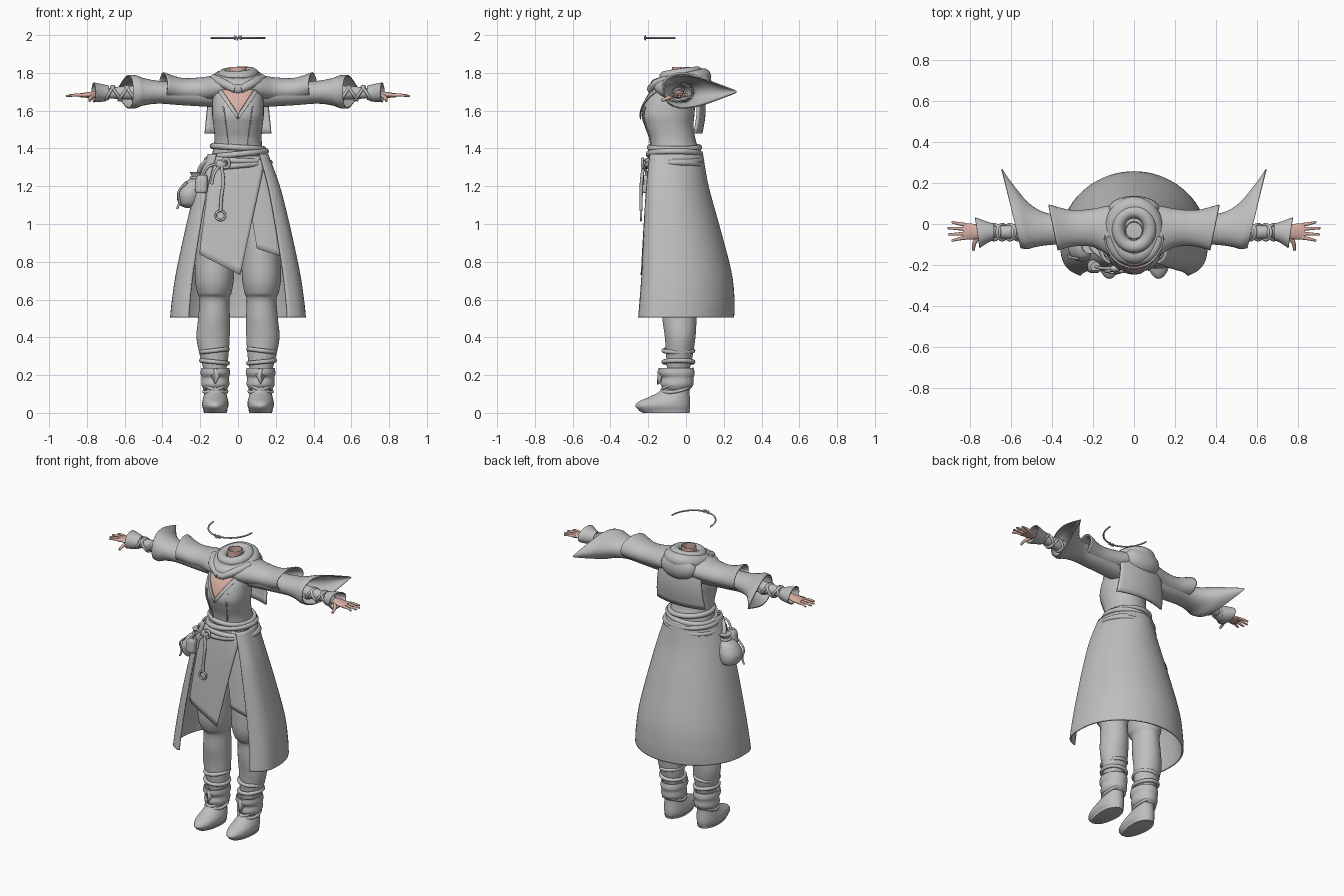
import bpy, bmesh, math
from math import sin, cos, pi
from mathutils import Vector

if bpy.data.objects.get("Cube"):
    bpy.data.objects.remove(bpy.data.objects["Cube"])


def material(name, rgb):
    m = bpy.data.materials.new(name)
    m.use_nodes = True
    m.diffuse_color = (*rgb, 1)
    m.node_tree.nodes["Principled BSDF"].inputs["Base Color"].default_value = (*rgb, 1)
    return m


CLOTH = material("grey cloth", (0.52, 0.52, 0.52))
SKIN = material("pale skin", (0.68, 0.42, 0.36))


def dense(rows, k=6):
    """Smooth in-between rows through the given key rows."""
    p, out = [rows[0], *rows, rows[-1]], []
    for i in range(1, len(p) - 2):
        for j in range(k):
            t = j / k
            out.append([(2*b + (c-a)*t + (2*a-5*b+4*c-d)*t*t + (3*b-a-3*c+d)*t**3) / 2
                        for a, b, c, d in zip(*p[i-1:i+3])])
    return out + [list(rows[-1])]


def finish(ob, mat, thick=0, mirror=False):
    ob.data.materials.append(mat)
    if thick:
        m = ob.modifiers.new("thickness", "SOLIDIFY")
        m.thickness, m.offset = thick, 0
    if mirror:
        ob.modifiers.new("mirror", "MIRROR")
    return ob


def sheet(name, grid, mat=CLOTH, closed=False, cap=False, thick=0, mirror=False):
    bm = bmesh.new()
    vs = [[bm.verts.new(p) for p in row] for row in grid]
    n = len(grid[0])
    for a, b in zip(vs, vs[1:]):
        for i in range(n if closed else n - 1):
            j = (i + 1) % n
            bm.faces.new((a[i], a[j], b[j], b[i]))
    if cap:
        bm.faces.new(vs[0])
        bm.faces.new(vs[-1])
    bmesh.ops.remove_doubles(bm, verts=bm.verts, dist=1e-5)
    bmesh.ops.recalc_face_normals(bm, faces=bm.faces)
    me = bpy.data.meshes.new(name)
    bm.to_mesh(me)
    bm.free()
    ob = bpy.data.objects.new(name, me)
    bpy.context.collection.objects.link(ob)
    return finish(ob, mat, thick, mirror)


def upright(name, rows, mat=CLOTH, n=2.4, split=.5, gap=0, seg=40, **kw):
    """Rows: height, half width, front y, back y, centre x. gap opens the front."""
    grid = []
    for z, rx, yf, yb, cx in dense(rows):
        yc, row = yf + split * (yb - yf), []
        for i in range(seg + (gap > 0)):
            t = gap + (2*pi - 2*gap) * i / seg
            s, c = sin(t), cos(t)
            e = 2 / n if c > 0 else 1
            x = cx + rx * math.copysign(abs(s) ** e, s)
            row.append((x, yc - (yc - yf) * c**e if c > 0 else yc - (yb - yc) * c, z))
        grid.append(row)
    return sheet(name, grid, mat, closed=not gap, **kw)


def sideways(name, rows, mat=CLOTH, seg=32, **kw):
    """Rows: x, front y, back y, low z, high z, slant, taper toward the back."""
    grid = []
    for x, yf, yb, zl, zh, slant, taper in dense(rows):
        row = []
        for i in range(seg):
            c, s = cos(2*pi*i/seg), sin(2*pi*i/seg)
            row.append((x + slant * (yb - yf) / 2 * c, (yf + yb)/2 + (yb - yf)/2 * c,
                        (zl + zh)/2 + (zh - zl)/2 * s * (1 - taper * (c + 1)/2)))
        grid.append(row)
    return sheet(name, grid, mat, closed=True, mirror=True, **kw)


def front_patch(name, rows, corners, n=2.4, split=.5, out=.004, mat=CLOTH, thick=.006, mirror=False):
    """Four-cornered panel (x, z) laid on the front of an upright part."""
    keys = sorted(dense(rows))

    def surface(x, z):
        lo = max([k for k in keys if k[0] <= z] or [keys[0]])
        hi = min([k for k in keys if k[0] > z] or [keys[-1]])
        t = (z - lo[0]) / ((hi[0] - lo[0]) or 1)
        rx, yf, yb = (lo[i] + (hi[i] - lo[i]) * t for i in (1, 2, 3))
        yc = yf + split * (yb - yf)
        return yc - (yc - yf) * max(0, 1 - (abs(x) / rx)**n) ** (1/n) - out
    tl, tr, br, bl = map(Vector, corners)
    grid = []
    for j in range(17):
        a, b = tl.lerp(bl, j/16), tr.lerp(br, j/16)
        pts = [a.lerp(b, i/16) for i in range(17)]
        grid.append([(p.x, surface(p.x, p.y), p.y) for p in pts])
    return sheet(name, grid, mat, thick=thick, mirror=mirror)


def tube(name, pts, r, mat=CLOTH, cyclic=False, mirror=False, taper=None):
    cu = bpy.data.curves.new(name, "CURVE")
    cu.dimensions, cu.bevel_depth, cu.bevel_resolution = "3D", r, 3
    cu.resolution_u, cu.use_fill_caps = 5, True
    sp = cu.splines.new("BEZIER")
    sp.bezier_points.add(len(pts) - 1)
    sp.use_cyclic_u = cyclic
    for i, (bp, p) in enumerate(zip(sp.bezier_points, pts)):
        bp.co, bp.handle_left_type, bp.handle_right_type = p, "AUTO", "AUTO"
        if taper:
            bp.radius = 1 + (taper - 1) * i / (len(pts) - 1)
    ob = bpy.data.objects.new(name, cu)
    bpy.context.collection.objects.link(ob)
    return finish(ob, mat, mirror=mirror)


def loop(name, centre, rx, ry, r, tilt_x=0, tilt_y=0, mirror=False):
    pts = [Vector(centre) + Vector((rx*sin(t), ry*cos(t), tilt_x*rx*sin(t) + tilt_y*ry*cos(t)))
           for t in (2*pi*i/14 for i in range(14))]
    return tube(name, pts, r, cyclic=True, mirror=mirror)


def blob(name, loc, scale, mat=CLOTH):
    bpy.ops.mesh.primitive_uv_sphere_add(segments=24, ring_count=14, location=loc)
    ob = bpy.context.object
    ob.name, ob.scale = name, scale
    return finish(ob, mat)


# Bodice with open neckline, lapels and seams
torso = [(1.28, .165, -.2, .085, 0), (1.38, .135, -.188, .07, 0), (1.45, .125, -.195, .05, 0),
         (1.52, .13, -.22, .04, 0), (1.58, .137, -.235, .045, 0), (1.65, .135, -.215, .05, 0),
         (1.71, .13, -.175, .06, 0), (1.76, .1, -.13, .05, 0), (1.79, .05, -.08, .02, 0)]
upright("bodice", torso)
front_patch("neckline_skin", torso, [(-.085, 1.71), (.085, 1.71), (.001, 1.585), (-.001, 1.585)], mat=SKIN)
front_patch("lapel", torso, [(.085, 1.71), (.105, 1.70), (.004, 1.555), (0, 1.58)], out=.008, mirror=True)
front_patch("bodice_seam", torso, [(.075, 1.62), (.081, 1.62), (.054, 1.42), (.049, 1.42)], mirror=True)
upright("neck", [(1.7, .05, -.085, .02, 0), (1.77, .042, -.075, .012, 0), (1.83, .042, -.072, .012, 0)],
        SKIN, n=2, thick=.006)

# Cowl, hood and back panel
loop("cowl_outer", (0, -.03, 1.755), .102, .12, .044, tilt_y=.22)
loop("cowl_inner", (0, -.025, 1.79), .078, .085, .032, tilt_x=.05, tilt_y=.14)
blob("cowl_knot", (0, -.185, 1.715), (.03, .02, .025))
tube("cowl_fold", [(.13, -.06, 1.77), (.08, -.15, 1.745), (.01, -.185, 1.712)], .024, mirror=True)
blob("hood", (0, .075, 1.735), (.125, .062, .08))
sheet("back_panel", [[(u * (.15 + .025*v), .085 - .035*u*u + .015*sin(pi*v) - .005*v, 1.73 - .25*v)
                      for u in (i/8 - 1 for i in range(17))] for v in (j/8 for j in range(9))], thick=.014)

# Shawl over the shoulders and bell sleeves
sideways("shawl", [(0, -.178, .09, 1.70, 1.785, 0, 0), (.1, -.16, .09, 1.66, 1.785, 0, 0),
                   (.2, -.11, .07, 1.65, 1.772, .05, 0), (.3, -.105, .065, 1.652, 1.77, .12, 0),
                   (.395, -.125, .092, 1.665, 1.80, .2, 0)], thick=.008)
sideways("sleeve", [(.1, -.1, .05, 1.62, 1.75, 0, 0), (.3, -.095, .045, 1.632, 1.75, 0, 0),
                    (.42, -.1, .05, 1.64, 1.755, .05, 0), (.5, -.11, .1, 1.62, 1.78, .15, .3),
                    (.56, -.12, .2, 1.585, 1.815, .25, .65), (.6, -.115, .268, 1.575, 1.825, .24, .84)],
         thick=.006)

# Wrapped forearms and flared cuffs
sideways("forearm", [(.42, -.085, .0, 1.65, 1.735, 0, 0), (.6, -.075, -.005, 1.66, 1.73, 0, 0),
                     (.74, -.062, -.015, 1.668, 1.712, 0, 0)], cap=True)
for i in range(5):
    x, lean = .53 + .038*i, (.025 if i % 2 else -.025)
    tube("arm_wrap", [(x + lean*sin(a), -.04 + .037*cos(a), 1.692 + .036*sin(a))
                      for a in (2*pi*k/10 for k in range(10))], .008, cyclic=True, mirror=True)
sideways("cuff", [(.685, -.075, -.002, 1.66, 1.73, 0, 0), (.72, -.09, .01, 1.65, 1.738, .05, 0),
                  (.765, -.115, .03, 1.642, 1.752, .15, .2)], thick=.006)

# Hands
sideways("palm", [(.73, -.06, -.018, 1.672, 1.708, 0, 0), (.78, -.075, .0, 1.668, 1.7, 0, 0),
                  (.835, -.075, .004, 1.67, 1.692, 0, 0)], SKIN, cap=True)
for y, tip in ((-.066, .89), (-.046, .908), (-.025, .91), (-.005, .89)):
    spread = y + (y + .035) * .5
    tube("finger", [(.82, y, 1.681), (.86, (y + spread)/2, 1.683), (tip, spread, 1.677)], .01, SKIN,
         mirror=True, taper=.55)
tube("thumb", [(.76, -.06, 1.68), (.78, -.095, 1.668), (.785, -.128, 1.652)], .013, SKIN,
     mirror=True, taper=.55)

# Belt wraps, split coat skirt and overlapping front panels
for z, rx, tilt in ((1.405, .134, -.06), (1.37, .148, .1), (1.335, .163, -.04), (1.31, .168, .09)):
    loop("belt_wrap", (0, -.061, z), rx, rx * .38 + .08, .016, tilt_x=tilt)
skirt = [(1.37, .155, -.2, .085, 0), (1.2, .217, -.22, .115, 0), (1.0, .268, -.235, .17, 0),
         (.75, .322, -.25, .235, 0), (.6, .345, -.262, .252, 0), (.505, .355, -.27, .25, 0)]
fit = dict(n=3.5, split=.37)
upright("coat_skirt", skirt, gap=.62, seg=56, thick=.01, **fit)
front_patch("front_panel", skirt, [(-.14, 1.36), (.145, 1.34), (.012, .73), (-.205, .84)], out=-.014, **fit)
front_patch("under_panel", skirt, [(.02, 1.36), (.15, 1.36), (.225, .83), (.1, .87)], out=-.026, **fit)

# Trousers
upright("trouser_leg", [(1.3, .08, -.15, .06, .075), (1.0, .105, -.17, .08, .11), (.8, .105, -.178, .07, .122),
                        (.7, .102, -.175, .065, .125), (.635, .09, -.155, .058, .125), (.6, .079, -.13, .05, .125),
                        (.5, .084, -.125, .055, .127), (.4, .088, -.112, .05, .132), (.3, .075, -.105, .035, .126),
                        (.23, .06, -.1, .02, .122), (.19, .05, -.09, .015, .12)], n=2, mirror=True)
for z, tilt in ((.625, .1), (.33, -.12), (.27, .1)):
    loop("trouser_fold", (.125, -.04, z), .07, .078, .012, tilt_x=tilt, mirror=True)

# Boots: foot, sole, slouched cuff and straps
upright("boot", [(.012, .06, -.245, .018, .12), (.035, .069, -.268, .022, .12), (.06, .069, -.25, .022, .12),
                 (.085, .063, -.195, .02, .12), (.12, .055, -.135, .018, .12), (.2, .052, -.105, .02, .12)],
        n=2, split=.6, cap=True, mirror=True)
upright("sole", [(0, .06, -.23, .018, .12), (.014, .064, -.252, .022, .12)],
        n=2, split=.6, cap=True, mirror=True)
upright("boot_cuff", [(.125, .056, -.11, .015, .12), (.15, .07, -.13, .035, .12), (.185, .068, -.125, .036, .12),
                      (.21, .074, -.14, .042, .12), (.238, .07, -.138, .036, .12)], n=2, thick=.008, mirror=True)
for tilt in (-.35, .35):
    loop("boot_strap", (.12, -.05, .135), .06, .076, .009, tilt_x=tilt, tilt_y=.2, mirror=True)
sheet("cuff_point", [[(.085, -.125, .225), (.12, -.145, .235), (.155, -.125, .225)],
                     [(.118, -.135, .16), (.12, -.15, .15), (.122, -.135, .16)]], thick=.008, mirror=True)

# Hip bag, small pouch and cords
upright("hip_bag", [(1.085, .02, -.13, -.08, -.255), (1.105, .055, -.17, -.035, -.258),
                    (1.16, .068, -.185, -.025, -.255), (1.215, .05, -.165, -.045, -.24),
                    (1.245, .025, -.13, -.075, -.222), (1.275, .04, -.145, -.06, -.215)],
        n=2, seg=24, cap=True)
loop("bag_tie", (-.222, -.103, 1.245), .027, .03, .008)
tube("bag_strap", [(-.21, -.1, 1.26), (-.19, -.13, 1.31), (-.15, -.16, 1.34)], .013)
tube("bag_cord", [(-.27, -.17, 1.22), (-.315, -.16, 1.17), (-.31, -.15, 1.12), (-.322, -.15, 1.08)], .006)
upright("small_pouch", [(1.165, .028, -.235, -.18, -.195), (1.18, .034, -.24, -.172, -.195),
                        (1.235, .032, -.238, -.175, -.192), (1.26, .022, -.228, -.185, -.188)],
        n=3, seg=20, cap=True)
tube("pouch_cord", [(-.188, -.208, 1.255), (-.16, -.215, 1.3), (-.11, -.215, 1.32)], .007)

# Belt knot, hanging strap and ring
blob("belt_knot", (-.09, -.218, 1.315), (.028, .018, .025))
tube("knot_bow", [(-.09, -.222, 1.32), (-.06, -.23, 1.345), (-.055, -.228, 1.30), (-.09, -.222, 1.31)], .008)
tube("knot_tail", [(-.095, -.222, 1.31), (-.125, -.23, 1.27), (-.14, -.23, 1.21)], .008)
tube("hanging_strap", [(-.088, -.225, 1.31), (-.078, -.235, 1.23), (-.088, -.238, 1.14), (-.092, -.238, 1.07)], .009)
tube("strap_ring", [(-.093 + .025*cos(a), -.238, 1.045 + .025*sin(a))
                    for a in (2*pi*k/10 for k in range(10))], .006, cyclic=True)

# Floating circlet with a thorny front clasp
tube("circlet", [(.142*sin(a), -.055 - .158*cos(a), 1.985)
                 for a in (-pi/2 + pi*k/12 for k in range(13))], .005)
for dx, dz in ((.02, .01), (.02, -.01), (.004, .013)):
    tube("circlet_thorn", [(-dx, -.214, 1.985 - dz), (0, -.22, 1.985), (dx, -.214, 1.985 + dz)], .003)

# Smooth shading with crisp hems
bpy.ops.object.select_all(action="DESELECT")
for ob in bpy.context.collection.objects:
    if ob.type == "MESH" and ob.data.materials and ob.data.materials[0] in (CLOTH, SKIN):
        ob.select_set(True)
        bpy.context.view_layer.objects.active = ob
bpy.ops.object.shade_smooth_by_angle(angle=math.radians(45))
